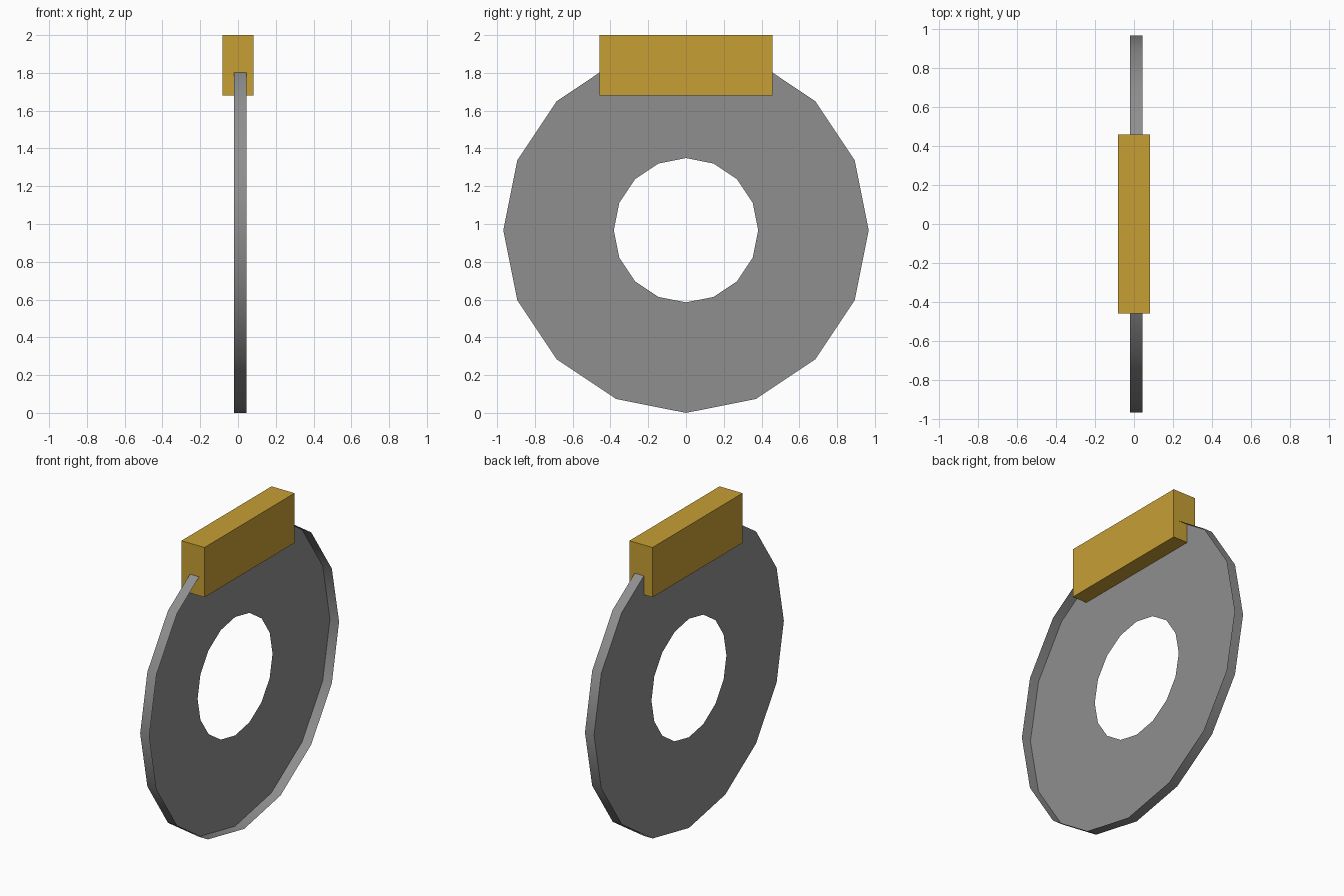
import bpy
import bmesh
import math

cube = bpy.data.objects.get("Cube")
if cube:
    bpy.data.objects.remove(cube, do_unlink=True)

SIDES = 16
RADIUS = 0.967
HOLE = 0.382
PLATE_X, RIM_X = -0.021, 0.044
BLOCK_SIZE = (0.164, 0.918, 0.321)


def material(name, rgb):
    mat = bpy.data.materials.new(name)
    mat.use_nodes = True
    mat.diffuse_color = (*rgb, 1)
    mat.node_tree.nodes["Principled BSDF"].inputs["Base Color"].default_value = (*rgb, 1)
    return mat


def add_object(name, bm, mat):
    mesh = bpy.data.meshes.new(name)
    bm.to_mesh(mesh)
    bm.free()
    mesh.materials.append(mat)
    obj = bpy.data.objects.new(name, mesh)
    bpy.context.collection.objects.link(obj)
    return obj


def ring(bm, radius, x):
    angles = [math.tau * i / SIDES for i in range(SIDES)]
    return [bm.verts.new((x, radius * math.cos(a), RADIUS + radius * math.sin(a)))
            for a in angles]


def bridge(bm, first, second):
    for i in range(SIDES):
        j = (i + 1) % SIDES
        bm.faces.new((first[i], first[j], second[j], second[i]))


grey = material("steel grey", (0.275, 0.275, 0.275))
gold = material("brass gold", (0.57, 0.345, 0.035))

# Disc: a thin plate with a hole, and a rim left open on the left side
bm = bmesh.new()
hole_ring = ring(bm, HOLE, PLATE_X)
plate_ring = ring(bm, RADIUS, PLATE_X)
rim_ring = ring(bm, RADIUS, RIM_X)
bridge(bm, hole_ring, plate_ring)
bridge(bm, plate_ring, rim_ring)
disc = add_object("disc", bm, grey)
bpy.ops.object.select_all(action="DESELECT")
bpy.context.view_layer.objects.active = disc
disc.select_set(True)
bpy.ops.object.shade_smooth_by_angle(angle=math.radians(30))

# Block clamped over the top of the disc
bm = bmesh.new()
bmesh.ops.create_cube(bm, size=1)
bmesh.ops.scale(bm, vec=BLOCK_SIZE, verts=bm.verts)
bmesh.ops.translate(bm, vec=(0, 0, 2 - BLOCK_SIZE[2] / 2), verts=bm.verts)
add_object("top_block", bm, gold)
